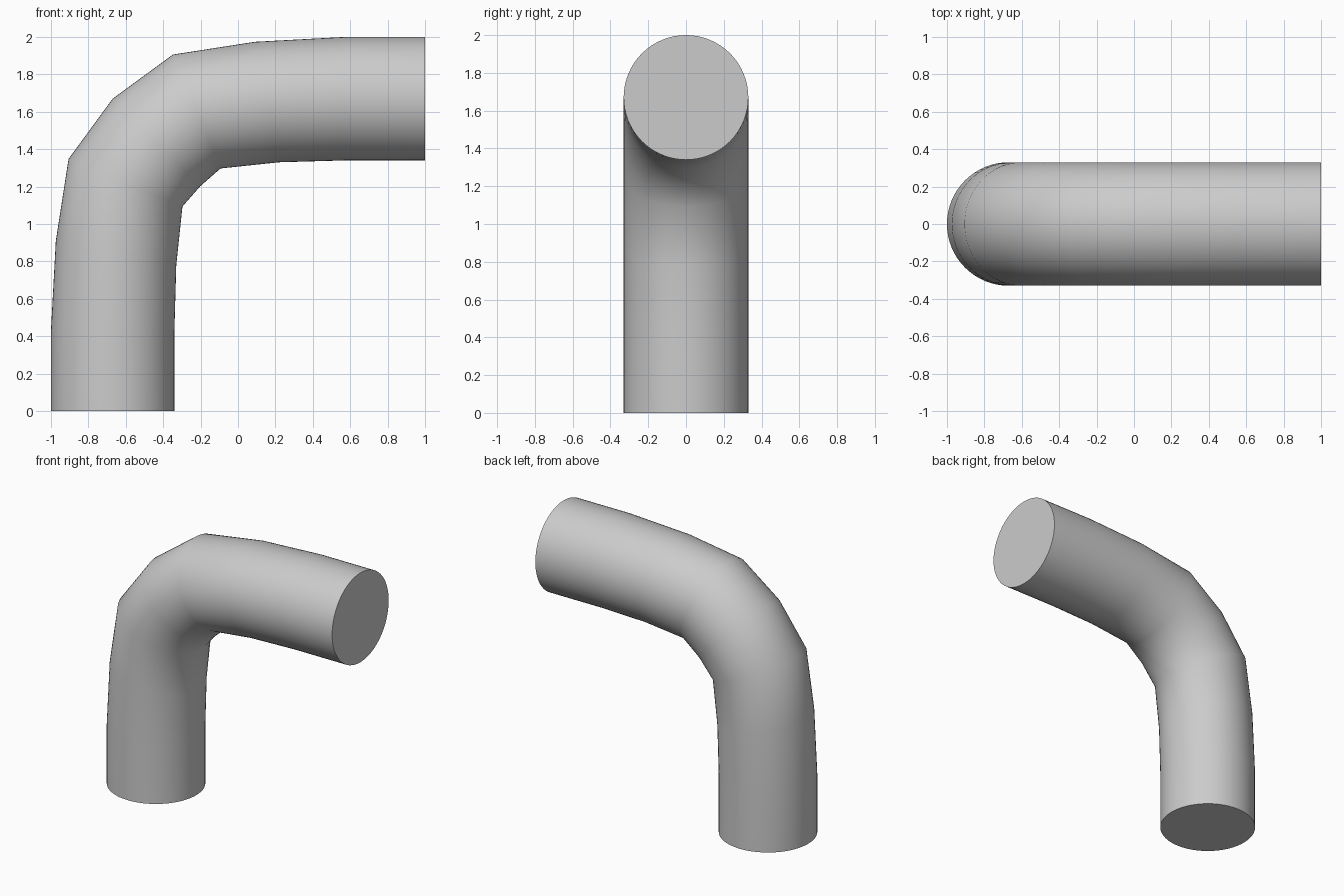
import bpy, bmesh, math
from mathutils import Vector

if "Cube" in bpy.data.objects:
    bpy.data.objects.remove(bpy.data.objects["Cube"])

R, SIDES = 0.33, 64

# Outer and inner edge (x, z) of each ring, from the foot up to the middle of the bend
half = [((-1, 0), (-0.34, 0)),
        ((-1, 0.43), (-0.34, 0.43)),
        ((-0.974, 0.91), (-0.33, 0.78)),
        ((-0.906, 1.348), (-0.297, 1.093)),
        ((-0.67, 1.67), (-0.202, 1.202))]


def mirror(p):
    # Reflect across the diagonal of the bend
    return (1 - p[1], 1 - p[0])


pairs = half + [(mirror(o), mirror(i)) for o, i in reversed(half[:-1])]

# Loft circular rings along the elbow
bm = bmesh.new()
rings = []
for o, i in pairs:
    o, i = Vector((o[0], 0, o[1])), Vector((i[0], 0, i[1]))
    centre, axis = (o + i) / 2, (o - i) / 2
    ring = []
    for k in range(SIDES):
        a = 2 * math.pi * k / SIDES
        ring.append(bm.verts.new(centre + axis * math.cos(a) + Vector((0, R * math.sin(a), 0))))
    rings.append(ring)
for a, b in zip(rings, rings[1:]):
    for k in range(SIDES):
        n = (k + 1) % SIDES
        bm.faces.new((a[k], a[n], b[n], b[k])).smooth = True

# Flat end caps
bm.faces.new(rings[0])
bm.faces.new(rings[-1])
bmesh.ops.recalc_face_normals(bm, faces=bm.faces)

mesh = bpy.data.meshes.new("pipe_elbow")
bm.to_mesh(mesh)
bm.free()
pipe = bpy.data.objects.new("pipe_elbow", mesh)
bpy.context.collection.objects.link(pipe)

# Smooth wall, sharp rims
bpy.context.view_layer.objects.active = pipe
pipe.select_set(True)
bpy.ops.object.shade_smooth_by_angle(angle=math.radians(40))
